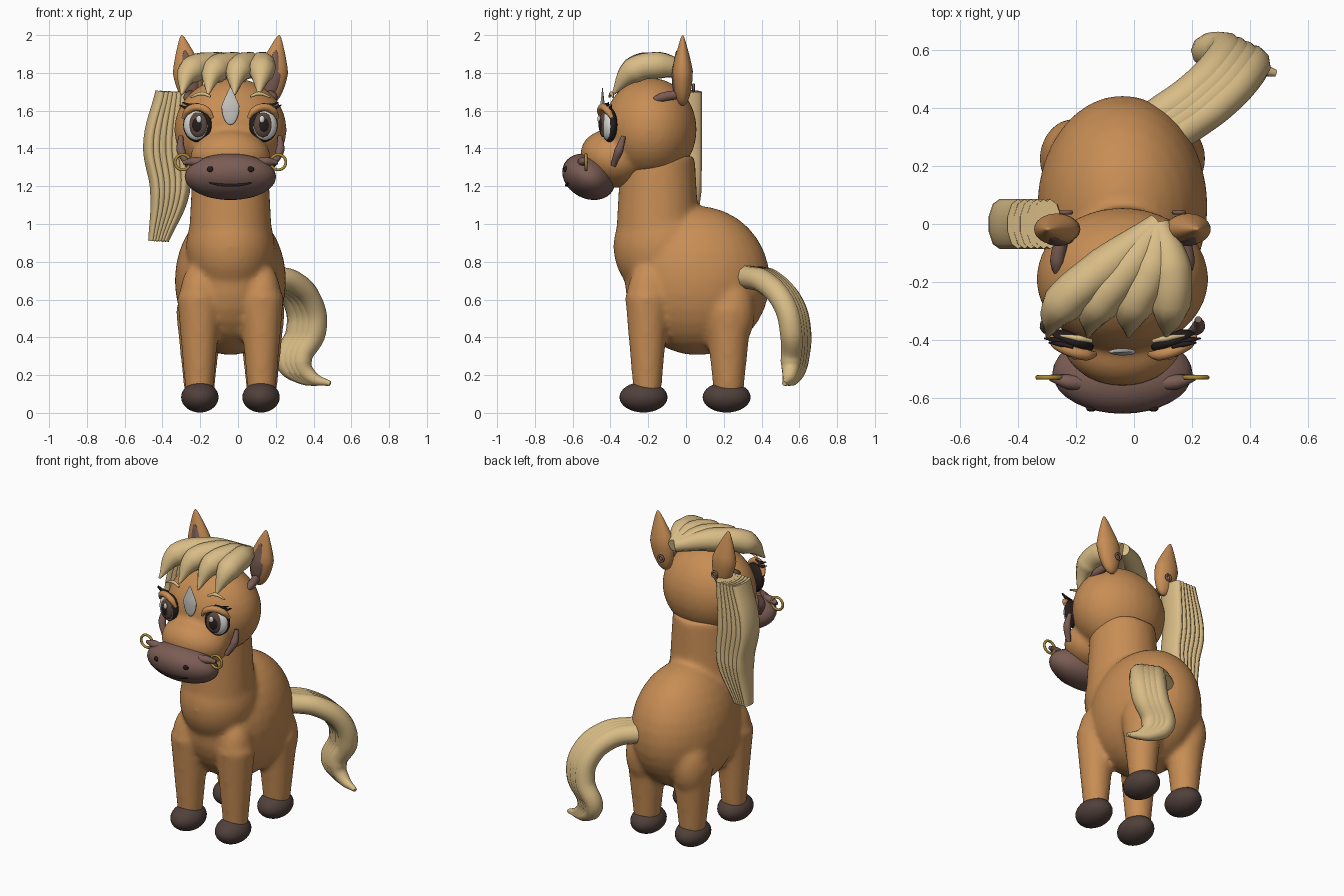
import bpy, bmesh, math
from mathutils import Matrix, Vector, Euler

if "Cube" in bpy.data.objects:
    bpy.data.objects.remove(bpy.data.objects["Cube"])

CX = -0.04            # symmetry line of the animal
SIDES = (("right", -1), ("left", 1))


def material(name, code):
    rgb = [(int(code[i:i + 2], 16) / 255) ** 2.2 for i in (0, 2, 4)]
    m = bpy.data.materials.new(name)
    m.use_nodes = True
    m.diffuse_color = (*rgb, 1)
    m.node_tree.nodes["Principled BSDF"].inputs["Base Color"].default_value = (*rgb, 1)
    return m


COAT = material("chestnut coat", "C68C55")
HAIR = material("cream hair", "D8BB85")
SNOUT = material("dusky brown", "7A5D55")
HOOF = material("dark hoof", "51423D")
INK = material("near black", "2A2322")
WHITE = material("eye white", "DADAD6")
IRIS = material("iris brown", "5E4A40")
GOLD = material("gold", "A88938")
MARK = material("pale grey", "C9C6C0")


def finish(bm, name, mat):
    mesh = bpy.data.meshes.new(name)
    bm.to_mesh(mesh)
    bm.free()
    mesh.materials.append(mat)
    mesh.shade_smooth()
    ob = bpy.data.objects.new(name, mesh)
    bpy.context.collection.objects.link(ob)
    return ob


def blob(bm, loc, radii, rot=(0, 0, 0), point=0, seg=32):
    """Ellipsoid; point narrows its upper half."""
    verts = bmesh.ops.create_uvsphere(bm, u_segments=seg, v_segments=seg // 2, radius=1)["verts"]
    mat = Matrix.LocRotScale(Vector(loc), Euler(rot), Vector(radii))
    for v in verts:
        k = 1 - point * max(v.co.z, 0)
        v.co = mat @ Vector((v.co.x * k, v.co.y * k, v.co.z))


def ellipsoid(name, mat, loc, radii, rot=(0, 0, 0), point=0, seg=32):
    bm = bmesh.new()
    blob(bm, loc, radii, rot, point, seg)
    return finish(bm, name, mat)


def column(bm, x, y, z0, z1, r0, r1):
    bmesh.ops.create_cone(bm, cap_ends=True, segments=32, radius1=r0, radius2=r1, depth=z1 - z0,
                          matrix=Matrix.Translation((x, y, (z0 + z1) / 2)))


def merge(ob, steps):
    """Fuse overlapping volumes into one soft skin."""
    re = ob.modifiers.new("fuse", 'REMESH')
    re.mode, re.voxel_size, re.use_smooth_shade = 'VOXEL', 0.016, True
    sm = ob.modifiers.new("soften", 'SMOOTH')
    sm.factor, sm.iterations = 0.5, steps


def tubes(name, mat, strands, radii, depth, closed=False, squash=1, res=8):
    """Smooth tapered tubes along each list of points."""
    cu = bpy.data.curves.new(name, 'CURVE')
    cu.dimensions = '3D'
    cu.bevel_depth, cu.bevel_resolution, cu.resolution_u = depth, 3, res
    cu.use_fill_caps = True
    for pts in strands:
        sp = cu.splines.new('BEZIER')
        sp.bezier_points.add(len(pts) - 1)
        sp.use_cyclic_u = closed
        for bp, p, r in zip(sp.bezier_points, pts, radii):
            bp.co, bp.radius = p, r
            bp.handle_left_type = bp.handle_right_type = 'AUTO'
    cu.materials.append(mat)
    ob = bpy.data.objects.new(name, cu)
    bpy.context.collection.objects.link(ob)
    ob.scale.y = squash
    bpy.ops.object.select_all(action='DESELECT')
    ob.select_set(True)
    bpy.context.view_layer.objects.active = ob
    bpy.ops.object.convert(target='MESH')
    return bpy.context.object


def ring(name, mat, loc, radius, thick):
    circle = [(loc[0] + radius * math.cos(k * math.pi / 4), loc[1],
               loc[2] + radius * math.sin(k * math.pi / 4)) for k in range(8)]
    return tubes(name, mat, [circle], [1] * 8, thick, closed=True, res=4)


# Body: barrel, chest, neck and legs fused together
bm = bmesh.new()
blob(bm, (CX, 0.06, 0.70), (0.295, 0.385, 0.395))
blob(bm, (CX, -0.13, 0.88), (0.235, 0.255, 0.28))
column(bm, CX, -0.15, 0.85, 1.36, 0.225, 0.197)
for _, s in SIDES:
    x = CX + s * 0.165
    column(bm, x, -0.205, 0.10, 0.62, 0.073, 0.118)
    column(bm, x, 0.225, 0.10, 0.55, 0.078, 0.125)
    blob(bm, (x, 0.235, 0.53), (0.118, 0.13, 0.2))
    blob(bm, (x, -0.2, 0.6), (0.105, 0.115, 0.2))
merge(finish(bm, "body", COAT), 10)

for side, s in SIDES:
    for end, y in (("front", -0.225), ("back", 0.215)):
        ellipsoid(f"{end}_{side}_hoof", HOOF, (CX + s * 0.162, y, 0.083), (0.099, 0.127, 0.081))

# Head and muzzle
bm = bmesh.new()
blob(bm, (CX, -0.19, 1.5), (0.298, 0.247, 0.275))
blob(bm, (CX, -0.385, 1.345), (0.215, 0.18, 0.15), (-0.4, 0, 0))
merge(finish(bm, "head", COAT), 8)
muzzle = ellipsoid("muzzle", SNOUT, (CX, -0.515, 1.25), (0.242, 0.147, 0.115), (-0.5, 0, 0))
bpy.context.view_layer.update()


def muzzle_point(dx, z):
    hit = muzzle.ray_cast(Vector((CX + dx, -2, z)), Vector((0, 1, 0)))
    return hit[1]


tubes("mouth", INK, [[muzzle_point(dx, 1.205 + dx * dx) for dx in (-0.11, -0.055, 0, 0.055, 0.11)]],
      [0.6, 1, 1, 1, 0.6], 0.008)
ellipsoid("forehead_mark", MARK, (CX, -0.442, 1.625), (0.047, 0.012, 0.1), (0, 0, 0), 0.7)

for side, s in SIDES:
    def at(dx, y, z):
        return (CX + s * dx, y, z)

    # Nostrils, ring holders and rings
    ellipsoid(f"{side}_nostril", INK, muzzle_point(s * 0.107, 1.29), (0.018, 0.01, 0.015), seg=16)
    tubes(f"{side}_ring_holder", SNOUT, [[at(0.13, -0.55, 1.32), at(0.19, -0.545, 1.33), at(0.25, -0.53, 1.325)]],
          [1, 0.9, 0.4], 0.028)
    ring(f"{side}_ring", GOLD, at(0.253, -0.53, 1.327), 0.04, 0.008)

    # Eyes: stacked flat lenses turned slightly outward
    turn = s * 0.3
    out = Vector((s * math.cos(turn), abs(math.sin(turn)), 0))
    ahead = Vector((math.sin(turn), -math.cos(turn), 0))

    def lens(part, mat, u, w, lift, rx, rz, thick=0.02):
        p = Vector(at(0.175, -0.405, 1.525)) + out * u + ahead * lift + Vector((0, 0, w))
        ellipsoid(f"{side}_{part}", mat, p, (rx, thick, rz), (0, 0, turn), seg=24)

    lens("eye_rim", INK, 0, 0, 0, 0.079, 0.092, 0.036)
    lens("eye_white", WHITE, 0.002, -0.002, 0.01, 0.069, 0.08, 0.034)
    lens("iris", IRIS, -0.012, 0, 0.03, 0.052, 0.066)
    lens("pupil", INK, -0.012, 0, 0.038, 0.033, 0.044, 0.016)
    lens("eye_glint", WHITE, -0.024, 0.03, 0.05, 0.015, 0.02, 0.008)

    # Lid, lashes and brow
    tubes(f"{side}_eyelid", COAT, [[at(0.095, -0.45, 1.56), at(0.125, -0.452, 1.6), at(0.175, -0.44, 1.618),
                                   at(0.225, -0.415, 1.6), at(0.25, -0.39, 1.56)]], [0.5, 1, 1, 1, 0.5], 0.02)
    tubes(f"{side}_lashes", INK, [[at(0.17, -0.425, 1.635), at(0.215, -0.415, 1.63), at(0.255, -0.41, 1.645)],
                                  [at(0.2, -0.41, 1.615), at(0.235, -0.4, 1.615), at(0.27, -0.395, 1.63)]],
          [0.7, 1, 0.3], 0.009)
    tubes(f"{side}_brow", HAIR, [[at(0.105, -0.405, 1.675), at(0.15, -0.395, 1.69), at(0.215, -0.385, 1.67)]],
          [0.6, 1, 0.4], 0.011)

    # Cheek bar and temple tuft
    tubes(f"{side}_cheek_bar", SNOUT, [[at(0.225, -0.385, 1.31), at(0.262, -0.355, 1.39), at(0.262, -0.33, 1.465)]],
          [0.6, 1, 0.5], 0.024)
    tubes(f"{side}_temple_tuft", SNOUT, [[at(0.22, -0.195, 1.645), at(0.225, -0.13, 1.67), at(0.21, -0.05, 1.685)]],
          [0.3, 1, 1], 0.025)

    # Ears with dark lining and a small ring behind
    tilt = (0, s * 0.16, 0)
    ellipsoid(f"{side}_ear", COAT, at(0.228, -0.018, 1.812), (0.078, 0.054, 0.19), tilt, 0.6)
    ellipsoid(f"{side}_ear_lining", SNOUT, at(0.222, -0.05, 1.795), (0.052, 0.026, 0.125), tilt, 0.6)
    ring(f"{side}_ear_ring", SNOUT, at(0.195, 0.04, 1.72), 0.018, 0.007)

# Fringe: locks sweeping forward from one root
locks = []
for crown, bend, tip in ((-0.10, -0.25, -0.3), (-0.02, -0.125, -0.16), (0.06, 0.0, -0.02), (0.125, 0.125, 0.11)):
    locks.append([(0.085, 0.0, 1.81), (crown, -0.15, 1.84), (bend, -0.28, 1.81), (tip, -0.39, 1.685)])
tubes("fringe", HAIR, locks, [0.55, 1, 0.98, 0.08], 0.073)

# Mane: ribbed strands hanging on one side
strands = []
for k in range(6):
    t = k / 5
    strands.append([(a + (b - a) * t, 0, z) for a, b, z in
                    ((-0.4, -0.29, 1.7), (-0.465, -0.3, 1.42), (-0.43, -0.29, 1.17), (-0.457, -0.385, 0.91))])
tubes("mane", HAIR, strands, [1, 1, 0.95, 0.5], 0.039, squash=2.2)

# Tail: strands curving out and down to a flicked tip
path = ((0.11, 0.34, 0.72), (0.25, 0.44, 0.69), (0.35, 0.545, 0.57), (0.36, 0.58, 0.43),
        (0.295, 0.575, 0.27), (0.36, 0.56, 0.19), (0.48, 0.525, 0.155))
spread = (1, 1, 1, 1, 0.9, 0.6, 0.2)
tubes("tail", HAIR, [[(x + k * 0.045 * w, y - k * 0.022 * w, z) for (x, y, z), w in zip(path, spread)]
                     for k in (-1, -0.33, 0.33, 1)], [1, 1, 1, 1, 0.9, 0.6, 0.2], 0.062)
